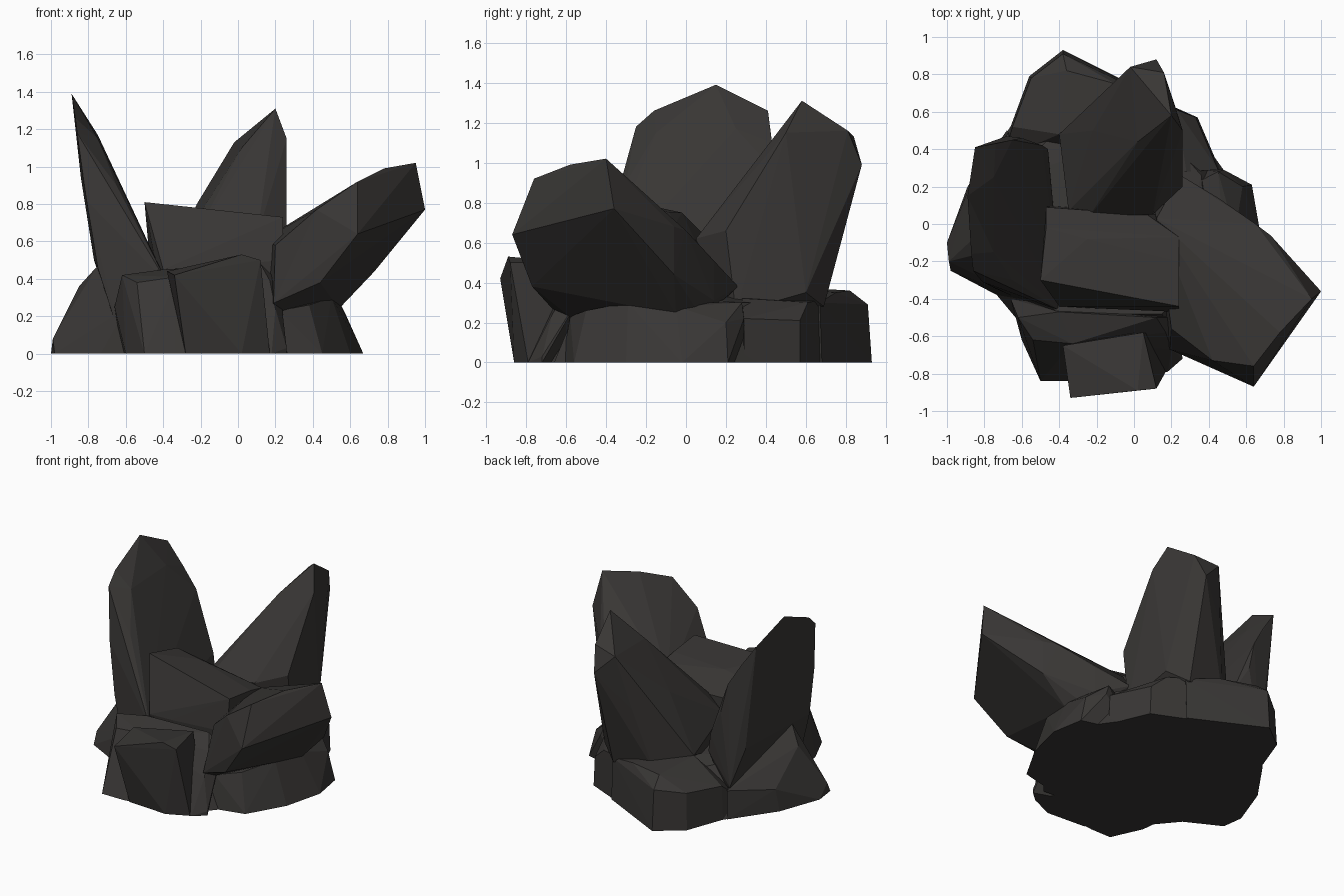
import bpy, bmesh

# dark stone
stone = bpy.data.materials.new("dark_stone")
stone.diffuse_color = (0.04, 0.037, 0.035, 1)


def rock(name, pts):
    """Faceted boulder: convex hull around a few corner points."""
    bm = bmesh.new()
    for p in pts:
        bm.verts.new(p)
    res = bmesh.ops.convex_hull(bm, input=bm.verts[:])
    junk = {g for g in res["geom_interior"] + res["geom_unused"]
            if isinstance(g, bmesh.types.BMVert)}
    bmesh.ops.delete(bm, geom=list(junk), context='VERTS')
    bmesh.ops.recalc_face_normals(bm, faces=bm.faces[:])
    me = bpy.data.meshes.new(name)
    bm.to_mesh(me)
    bm.free()
    me.materials.append(stone)
    ob = bpy.data.objects.new(name, me)
    bpy.context.collection.objects.link(ob)
    return ob


# tall thin slab on the left, leaning outward
rock("left_slab", [
    (-.89, .15, 1.39), (-.87, -.16, 1.26), (-.86, -.25, 1.18), (-.85, .41, 1.26),
    (-.75, .25, 1.17), (-.75, -.15, 1.15), (-.74, .43, 1.10),
    (-.83, -.28, .94), (-.84, .34, .94), (-.65, -.30, .90), (-.65, .45, .95),
    (-.81, -.31, .82), (-.60, .46, .74), (-.49, .42, .54), (-.49, -.17, .60),
    (-.55, -.33, .65), (-.46, .40, .40), (-.38, -.47, .38), (-.75, -.34, .46),
    (-.77, .42, .50), (-.68, .47, .22), (-.62, -.40, .05), (-.60, .35, .05),
    (-.44, .2, .05)])

# tall crystal at the back
rock("back_crystal", [
    (.20, .58, 1.31), (-.02, .84, 1.13), (.12, .88, .99), (.16, .81, 1.16),
    (.02, .44, 1.10), (.26, .50, 1.15), (.26, .20, .66), (.10, .05, .62),
    (-.24, .04, .60), (-.35, .07, .52), (-.22, .50, .80), (-.10, .76, .74),
    (-.40, .48, .38), (-.20, .66, .30), (.10, .69, .28), (.23, .60, .35),
    (.26, .25, .25), (-.30, .10, .25)])

# broad crystal thrusting out to the front right
rock("right_crystal", [
    (.64, -.87, .64), (.64, -.76, .92), (.78, -.58, .99), (.95, -.40, 1.02),
    (1.0, -.36, .77), (.73, -.06, .68), (.65, 0, .66), (.73, -.06, .44),
    (.42, -.73, .77), (.20, -.56, .58), (.19, -.67, .27), (.12, .03, .60),
    (.25, .26, .38), (.45, .14, .50), (.45, .14, .31), (.54, -.05, .24),
    (.45, .08, .22), (.44, -.77, .38), (.22, -.57, .22), (.10, .10, .22)])

# tilted block in the middle
rock("middle_block", [
    (-.50, -.30, .81), (-.47, -.02, .75), (-.47, .09, .64), (.07, .05, .60),
    (.24, -.07, .67), (.24, -.20, .70), (-.25, -.08, .75), (.24, -.44, .73),
    (.24, -.47, .50), (-.22, -.45, .46), (-.40, -.44, .45), (.22, -.45, .30),
    (-.40, -.40, .25), (-.45, .10, .25), (.20, .05, .25)])

# low core that everything grows from
rock("base_core", [
    (-.88, .20, 0), (-.80, -.30, 0), (-.55, -.60, 0), (.22, -.66, 0),
    (.60, -.20, 0), (.60, .12, 0), (.30, .54, 0), (-.62, .58, 0),
    (-.62, -.30, .38), (-.40, -.48, .44), (.15, -.48, .44), (.40, -.2, .34),
    (.36, .26, .30), (.15, .50, .30), (-.45, .46, .30), (-.66, .25, .35)])

# left foot
rock("left_foot", [
    (-1, -.10, 0), (-.98, -.25, 0), (-.99, -.20, .08), (-.75, -.37, 0),
    (-.60, -.45, 0), (-.85, -.07, .36), (-.75, -.14, .47), (-.87, .22, .16),
    (-.89, .20, 0), (-.68, .50, 0), (-.67, .49, .20), (-.50, -.2, .45),
    (-.48, -.45, .32)])

# front ledge behind the front stone
rock("front_ledge", [
    (-.50, -.84, 0), (-.34, -.84, 0), (.18, -.79, 0), (.26, -.72, 0),
    (-.60, -.62, 0), (-.62, -.50, .42), (-.54, -.62, .38), (-.33, -.64, .41),
    (-.40, -.47, .45), (.12, -.50, .48), (.17, -.58, .39), (.20, -.67, .24),
    (.22, -.50, .38), (.26, -.72, .03), (-.66, -.40, .25), (-.62, -.40, 0)])

# small stone at the front
rock("front_stone", [
    (-.28, -.84, 0), (.02, -.86, 0), (.17, -.79, 0), (-.34, -.93, .42),
    (-.16, -.88, .47), (.02, -.89, .53), (.12, -.88, .50), (.05, -.58, .50),
    (-.38, -.65, .44), (-.25, -.60, 0), (.12, -.60, 0)])

# right foot
rock("right_foot", [
    (.20, -.62, 0), (.45, -.56, 0), (.60, -.30, 0), (.67, -.02, 0),
    (.63, .21, 0), (.22, -.58, .23), (.38, -.50, .26), (.50, -.29, .30),
    (.54, -.05, .28), (.58, .20, .20), (.48, .29, .22), (.45, .28, .30),
    (.30, .30, 0), (.10, .10, .30)])

# back right foot
rock("back_right_foot", [
    (.46, .29, 0), (.45, .29, .22), (.34, .57, 0), (.33, .57, .21),
    (.23, .61, .30), (.0, .72, 0), (.0, .71, .32), (.28, .28, .32),
    (.0, .30, .32), (.0, .30, 0)])

# back foot
rock("back_foot", [
    (-.38, .93, 0), (-.38, .91, .29), (-.36, .82, .36), (-.56, .79, 0),
    (-.55, .78, .26), (-.66, .52, 0), (-.65, .52, .24), (-.40, .48, .38),
    (-.10, .76, 0), (-.10, .75, .35), (.12, .68, 0), (.12, .67, .30),
    (-.10, .40, .36), (-.10, .40, 0), (-.70, .35, .1)])
